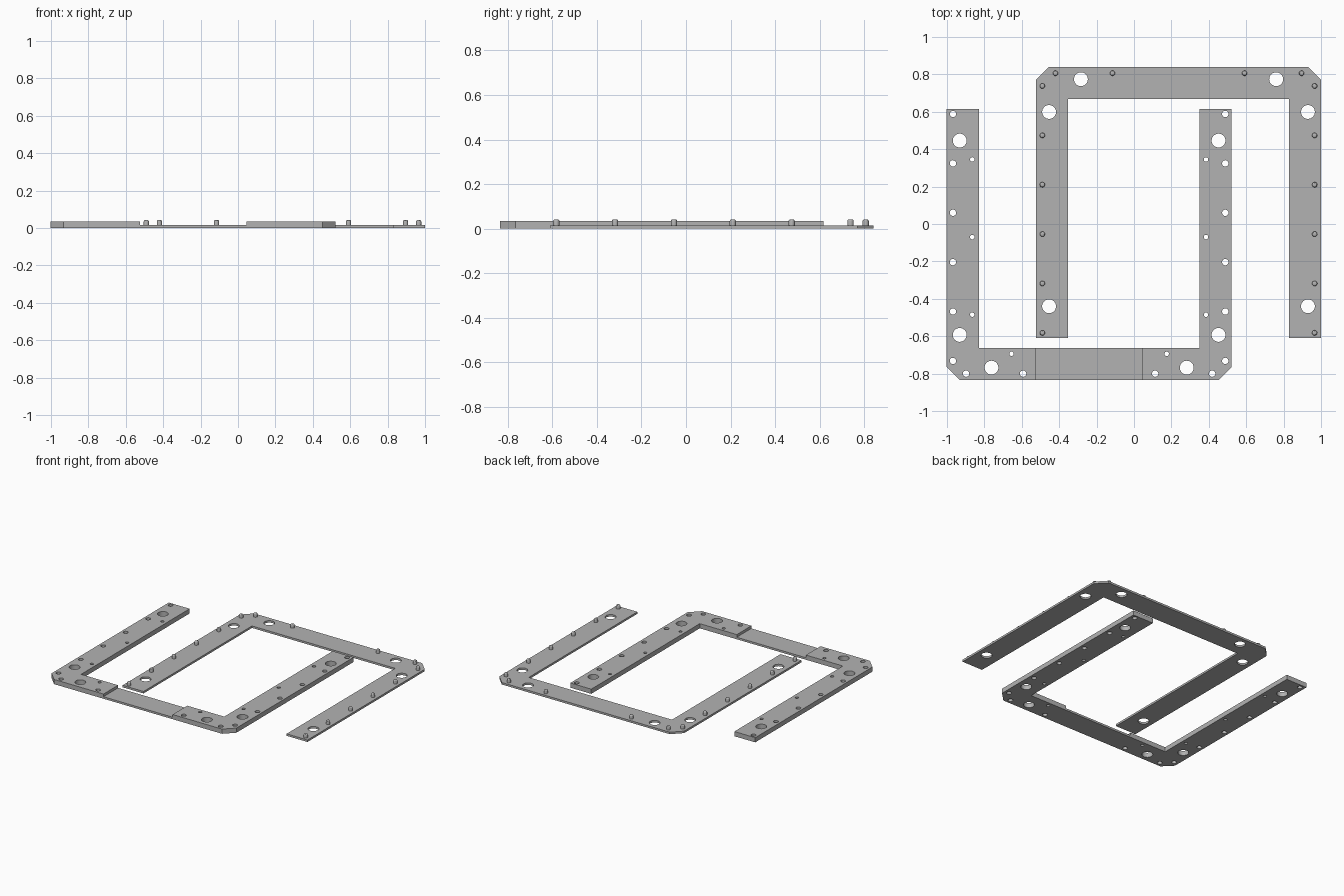
import bpy, bmesh
from mathutils import Matrix, Vector

cube = bpy.data.objects.get("Cube")
if cube:
    bpy.data.objects.remove(cube, do_unlink=True)

THIN, THICK, PIN_TOP = 0.015, 0.035, 0.042

grey = bpy.data.materials.new("matte grey")
grey.use_nodes = True
colour = (0.45, 0.45, 0.45, 1)
grey.diffuse_color = colour
grey.node_tree.nodes["Principled BSDF"].inputs["Base Color"].default_value = colour

# Half layout measured from each frame's own centre line; bar at +y
PEG_SPOTS = [(0.728, 0.738 - 0.264 * i) for i in range(6)] + [(0.658, 0.806), (0.353, 0.806)]
BIG_SPOTS = [(0.692, 0.599), (0.692, -0.44), (0.522, 0.774)]
SCREW_SPOTS = [(0.625, 0.491), (0.625, 0.076), (0.625, -0.339), (0.415, 0.7)]
HALF_OUTLINE = [(0.59, -0.61), (0.762, -0.61), (0.762, 0.77), (0.692, 0.84)]


def to_object(name, bm):
    bmesh.ops.recalc_face_normals(bm, faces=bm.faces)
    mesh = bpy.data.meshes.new(name)
    bm.to_mesh(mesh)
    bm.free()
    mesh.materials.append(grey)
    obj = bpy.data.objects.new(name, mesh)
    bpy.context.collection.objects.link(obj)
    return obj


def both_sides(spots):
    return [(side * x, y) for side in (-1, 1) for x, y in spots]


def placed(axis, flip, x, y):
    """Frame layout to model position; flip = -1 turns the bar to the front."""
    return axis + x, (y if flip > 0 else 0.006 - y)


def add_cylinder(bm, x, y, radius, z0, z1, sides):
    return bmesh.ops.create_cone(
        bm, cap_ends=True, segments=sides, radius1=radius, radius2=radius, depth=z1 - z0,
        matrix=Matrix.Translation((x, y, (z0 + z1) / 2)))["verts"]


def u_frame(name, axis, flip, height, holes, lap=False):
    # U-shaped plate with clipped corners
    right = HALF_OUTLINE
    left = [(-x, y) for x, y in reversed(right)]
    outline = right + left + [(-0.59, 0.668), (0.59, 0.668)]
    bm = bmesh.new()
    face = bm.faces.new([bm.verts.new((*placed(axis, flip, x, y), 0)) for x, y in outline])
    extruded = bmesh.ops.extrude_face_region(bm, geom=[face])["geom"]
    bmesh.ops.translate(bm, vec=(0, 0, height),
                        verts=[v for v in extruded if isinstance(v, bmesh.types.BMVert)])
    frame = to_object(name, bm)

    # Drilled holes and the lowered middle of the bar
    bm = bmesh.new()
    for spots, radius, sides in holes:
        for x, y in both_sides(spots):
            add_cylinder(bm, *placed(axis, flip, x, y), radius, -0.05, 0.1, sides)
    if lap:
        centre = Vector((*placed(axis, flip, 0, 0.75), THIN + 0.05))
        bmesh.ops.create_cube(bm, size=1, matrix=Matrix.Translation(centre)
                              @ Matrix.Diagonal((0.57, 0.3, 0.1, 1)))
    cutter = to_object(name + "_cutter", bm)
    cutter.hide_render = True

    mod = frame.modifiers.new("holes", 'BOOLEAN')
    mod.operation, mod.solver, mod.object = 'DIFFERENCE', 'EXACT', cutter
    bpy.context.view_layer.update()
    cut = bpy.data.meshes.new_from_object(
        frame.evaluated_get(bpy.context.evaluated_depsgraph_get()))
    frame.modifiers.clear()
    frame.data = cut
    bpy.data.objects.remove(cutter, do_unlink=True)
    return frame


def smooth(obj):
    bpy.ops.object.select_all(action='DESELECT')
    obj.select_set(True)
    bpy.context.view_layer.objects.active = obj
    bpy.ops.object.shade_smooth_by_angle()


# Thick front frame with peg and screw holes
front = u_frame("front_frame", -0.24, -1, THICK,
                [(PEG_SPOTS, 0.017, 24), (BIG_SPOTS, 0.037, 40), (SCREW_SPOTS, 0.012, 20)],
                lap=True)

# Thin back frame
back = u_frame("back_frame", 0.238, 1, THIN, [(BIG_SPOTS, 0.037, 40)])

# Round-topped pegs on the back frame
bm = bmesh.new()
for x, y in both_sides(PEG_SPOTS):
    verts = add_cylinder(bm, *placed(0.238, 1, x, y), 0.014, THIN - 0.005, PIN_TOP, 20)
    top = {v for v in verts if v.co.z > THIN + 0.01}
    rim = [e for e in bm.edges if e.verts[0] in top and e.verts[1] in top]
    bmesh.ops.bevel(bm, geom=rim, offset=0.008, segments=3, profile=0.5, affect='EDGES')
pegs = to_object("locating_pegs", bm)

for obj in (front, back, pegs):
    smooth(obj)
